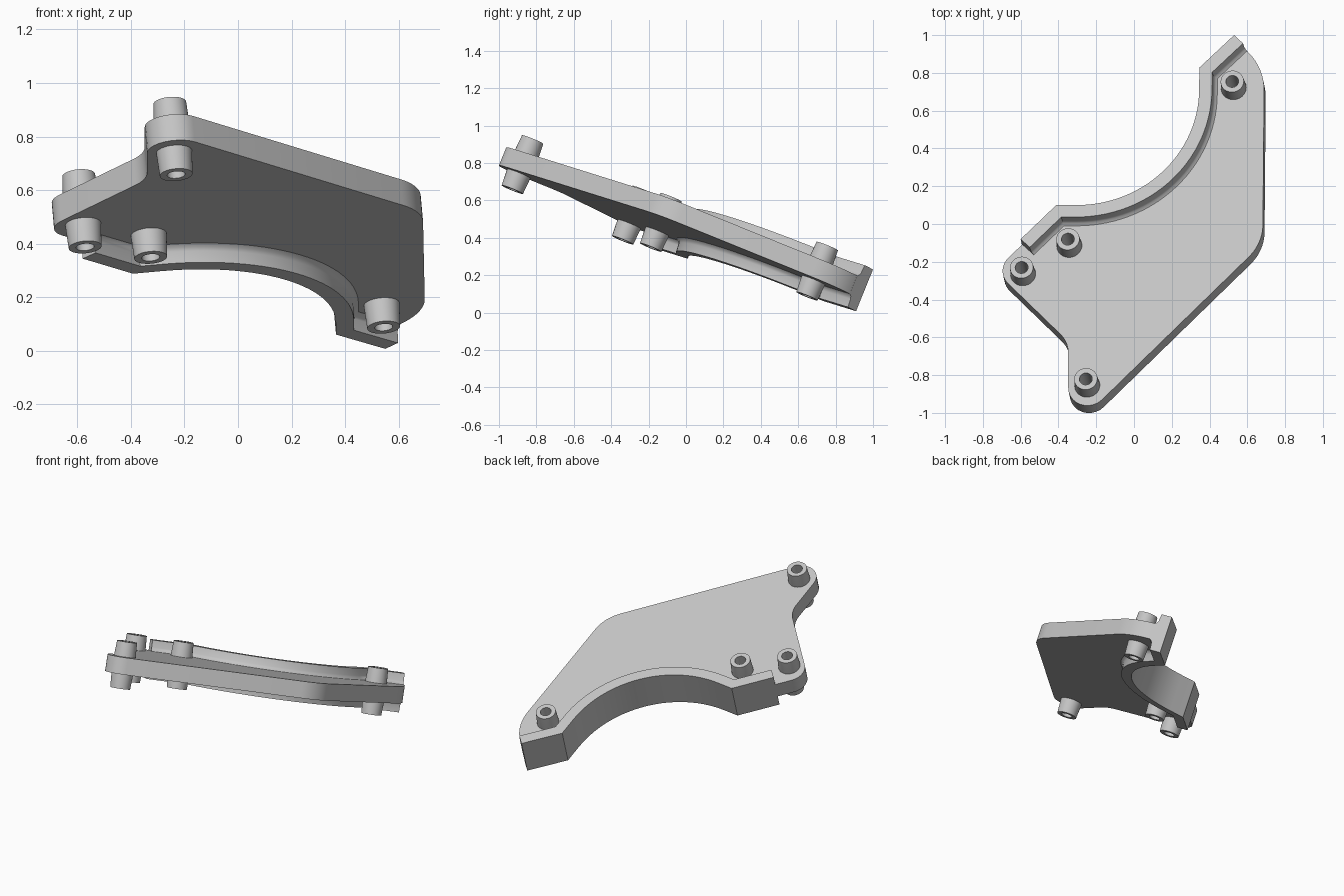
import bpy, bmesh, math
from mathutils import Vector, Matrix

if "Cube" in bpy.data.objects:
    bpy.data.objects.remove(bpy.data.objects["Cube"])

# Tilted working plane: z = LEVEL + SX*x + SY*y
LEVEL, SX, SY = 0.458, 0.09, -0.406
n = Vector((-SX, -SY, 1))
STEEP = n.length
n.normalize()
u = Vector((1, 0, SX)).normalized()
v = n.cross(u)
frame = Matrix.Translation((0, 0, LEVEL)) @ Matrix((u, v, n)).transposed().to_4x4()
to_local = frame.inverted()

PLATE, RIM, BOSS = 0.0525, 0.121, 0.145   # half thicknesses

grey = bpy.data.materials.new("light_grey")
grey.use_nodes = True
colour = (0.56, 0.56, 0.56, 1)
grey.diffuse_color = colour
grey.node_tree.nodes["Principled BSDF"].inputs["Base Color"].default_value = colour


def flat(x, y, h=0):
    """Plan position at height h above the plane -> 2D plane coordinates."""
    p = to_local @ Vector((x, y, LEVEL + SX * x + SY * y + h * STEEP))
    return p.xy


def finish(name, bm):
    bmesh.ops.recalc_face_normals(bm, faces=bm.faces[:])
    mesh = bpy.data.meshes.new(name)
    bm.to_mesh(mesh)
    bm.free()
    ob = bpy.data.objects.new(name, mesh)
    bpy.context.collection.objects.link(ob)
    ob.matrix_world = frame
    mesh.materials.append(grey)
    return ob


def smooth(ob):
    bpy.ops.object.select_all(action='DESELECT')
    ob.select_set(True)
    bpy.context.view_layer.objects.active = ob
    bpy.ops.object.shade_smooth_by_angle(angle=math.radians(35))


def loft(bm, rings, cap=False, loop=False):
    """Skin a list of closed rings of points."""
    rows = [[bm.verts.new(p) for p in ring] for ring in rings]
    pairs = list(zip(rows, rows[1:]))
    if loop:
        pairs.append((rows[-1], rows[0]))
    for a, b in pairs:
        for i in range(len(a)):
            j = (i + 1) % len(a)
            bm.faces.new((a[i], a[j], b[j], b[i]))
    if cap:
        bm.faces.new(rows[0])
        bm.faces.new(rows[-1])


def rounded(before, p, after, r, steps=10):
    """Arc points replacing corner p."""
    d1, d2 = (before - p).normalized(), (after - p).normalized()
    half = d1.angle(d2) / 2
    centre = p + (d1 + d2).normalized() * (r / math.sin(half))
    reach = r / math.tan(half)
    a, b = p + d1 * reach - centre, p + d2 * reach - centre
    w = math.pi - 2 * half
    return [centre + (a * math.sin((1 - k / steps) * w) + b * math.sin(k / steps * w)) / math.sin(w)
            for k in range(steps + 1)]


def offset(path, d):
    """Shift an open path to its right by d, with mitred corners."""
    out = []
    for i, p in enumerate(path):
        s = (p - path[i - 1]).normalized() if i else None
        t = (path[i + 1] - p).normalized() if i < len(path) - 1 else s
        s = s or t
        m = (s + t).normalized()
        out.append(p + Vector((m.y, -m.x)) * (d / m.dot(s)))
    return out


# Outer path of the rim: angled end, curve, angled end
plan = [(-0.60, -0.08), (-0.412, 0.10)]
for k in range(29):
    a = math.pi / 2 * k / 28
    plan.append((-0.305 + 0.65 * math.sin(a), 0.715 - 0.615 * math.cos(a)))
plan += [(0.346, 0.828), (0.53, 1.0)]
path = [flat(x, y, RIM) for x, y in plan]

# Raised rim, with a fillet down to the plate on both faces
half_section = [(0, RIM), (0.068, RIM), (0.072, 0.076), (0.078, 0.062), (0.092, PLATE - 0.001)]
section = half_section + [(d, -h) for d, h in reversed(half_section)]
lanes = [offset(path, d) for d, h in section]
bm = bmesh.new()
loft(bm, [[(*lanes[j][i], section[j][1]) for j in range(len(section))]
          for i in range(len(path))], cap=True)
smooth(finish("curved_rim", bm))

# Plate outline: (x, y, corner radius), closed along the rim
corners = [(0.694, 0.81, 0.32), (0.686, -0.122, 0.26), (-0.344, -1.124, 0.105),
           (-0.344, -0.643, 0.16), (-0.732, -0.267, 0.105)]
inner = offset(path, 0.004)
points = [inner[-1]] + [flat(x, y) for x, y, r in corners] + [inner[0]]
outline = list(inner)
for i, (x, y, r) in enumerate(corners):
    outline += rounded(points[i], points[i + 1], points[i + 2], r)
bm = bmesh.new()
loft(bm, [[(*p, h) for p in outline] for h in (-PLATE, PLATE)], cap=True)
plate = finish("plate", bm)

# Hollow bosses running through the plate
SIDES = 40


def circle(c, r, h):
    return [(c.x + r * math.cos(2 * math.pi * k / SIDES),
             c.y + r * math.sin(2 * math.pi * k / SIDES), h) for k in range(SIDES)]


spots = {"left_boss": (0.52, 0.755), "inner_boss": (-0.35, -0.08),
         "right_boss": (-0.595, -0.23), "front_boss": (-0.255, -0.82)}
boss_profile = [(0.034, BOSS), (0.0615, BOSS), (0.067, PLATE),
                (0.067, -PLATE), (0.0615, -BOSS), (0.034, -BOSS)]
cut = bmesh.new()
for name, (x, y) in spots.items():
    c = flat(x, y, BOSS)
    bm = bmesh.new()
    loft(bm, [circle(c, r, h) for r, h in boss_profile], loop=True)
    smooth(finish(name, bm))
    loft(cut, [circle(c, 0.05, h) for h in (-BOSS, BOSS)], cap=True)

# Open the plate inside the bosses
cutter = finish("hole_cutter", cut)
cutter.hide_render = True
mod = plate.modifiers.new("holes", 'BOOLEAN')
mod.object = cutter
mod.operation = 'DIFFERENCE'
mod.solver = 'EXACT'
bpy.ops.object.select_all(action='DESELECT')
plate.select_set(True)
bpy.context.view_layer.objects.active = plate
bpy.ops.object.modifier_apply(modifier=mod.name)
bpy.data.objects.remove(cutter)
smooth(plate)
